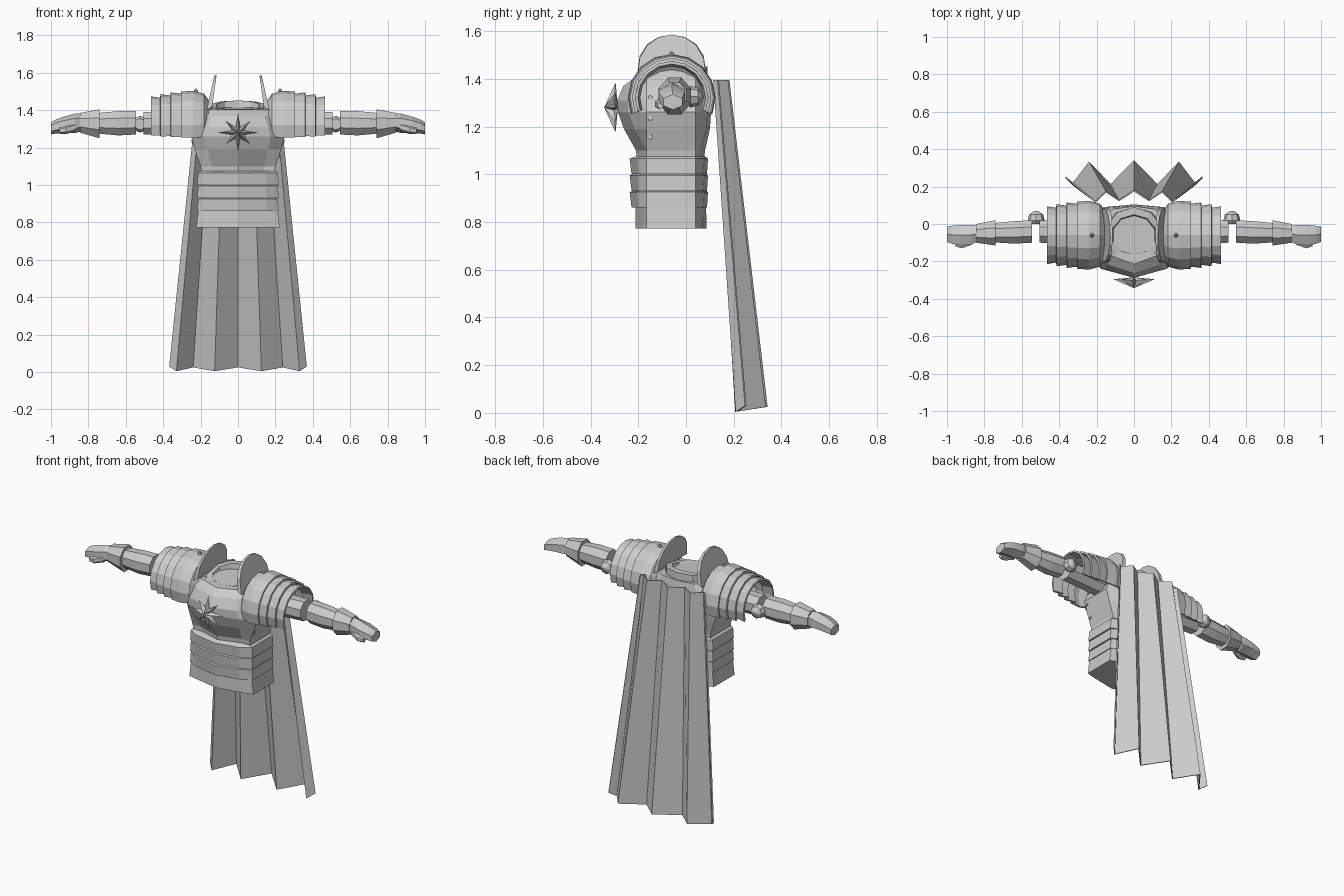
import bpy, bmesh, math
from math import sin, cos, pi, radians

if "Cube" in bpy.data.objects:
    bpy.data.objects.remove(bpy.data.objects["Cube"])

steel = bpy.data.materials.new("plain_grey")
steel.diffuse_color = (0.6, 0.6, 0.6, 1)
steel.use_nodes = True
steel.node_tree.nodes["Principled BSDF"].inputs["Base Color"].default_value = steel.diffuse_color


def finish(name, bm, thick=0, mirror=False):
    bmesh.ops.recalc_face_normals(bm, faces=bm.faces)
    me = bpy.data.meshes.new(name)
    bm.to_mesh(me)
    bm.free()
    me.materials.append(steel)
    ob = bpy.data.objects.new(name, me)
    bpy.context.collection.objects.link(ob)
    if thick:
        m = ob.modifiers.new("thickness", 'SOLIDIFY')
        m.thickness, m.offset = thick, 0
    if mirror:
        ob.modifiers.new("mirror", 'MIRROR')
    return ob


def loft(name, rings, closed=True, caps=True, thick=0, mirror=False):
    """Skin a list of equal-length point rings."""
    bm = bmesh.new()
    vs = [[bm.verts.new(p) for p in r] for r in rings]
    n = len(rings[0])
    for a, b in zip(vs, vs[1:]):
        for i in range(n if closed else n - 1):
            j = (i + 1) % n
            bm.faces.new((a[i], a[j], b[j], b[i]))
    if closed and caps:
        bm.faces.new(vs[0])
        bm.faces.new(vs[-1])
    return finish(name, bm, thick, mirror)


def body_ring(z, w, f, b, keel=0.045):
    """Torso outline: pointed front, flat sides, shallow pointed back."""
    half = [(0, f), (0.7 * w, f + keel), (w, -0.165), (w, 0.04), (0.65 * w, b - 0.015), (0, b)]
    pts = half + [(-x, y) for x, y in half[-2:0:-1]]
    return [(x, y, z) for x, y in pts]


def limb_ring(x, y0, y1, z0, z1, n=8):
    cy, cz, k = (y0 + y1) / 2, (z0 + z1) / 2, 1 / cos(pi / n)
    return [(x, cy + k * (y1 - y0) / 2 * cos(2 * pi * (i + .5) / n),
             cz + k * (z1 - z0) / 2 * sin(2 * pi * (i + .5) / n)) for i in range(n)]


def arch(x, r, cz=1.32, droop=22, n=10):
    """Open arch over the shoulder."""
    a0, a1 = radians(-droop), radians(180 + droop)
    return [(x, -0.06 + r * cos(a0 + (a1 - a0) * i / n),
             cz + r * sin(a0 + (a1 - a0) * i / n)) for i in range(n + 1)]


# Breastplate
loft("breastplate", [body_ring(*s) for s in [
    (1.06, 0.195, -0.205, 0.075), (1.10, 0.20, -0.21, 0.08), (1.19, 0.23, -0.26, 0.10),
    (1.26, 0.25, -0.285, 0.105), (1.31, 0.23, -0.288, 0.105), (1.37, 0.20, -0.262, 0.10),
    (1.405, 0.17, -0.215, 0.095)]])

# Neck rim, lower at the front, and the plate closing it
def neck_ring(rx, ry, z, tilt):
    return [(rx * cos(2 * pi * (i + .5) / 10), -0.06 + ry * sin(2 * pi * (i + .5) / 10),
             z + tilt * sin(2 * pi * (i + .5) / 10)) for i in range(10)]

loft("neck_rim", [neck_ring(0.165, 0.15, 1.39, 0), neck_ring(0.155, 0.15, 1.425, 0.027),
                  neck_ring(0.12, 0.11, 1.425, 0.027), neck_ring(0.115, 0.105, 1.41, 0.005)])

# Waist bands, each flaring and overlapping the next
for i, z in enumerate((1.075, 1.005, 0.935)):
    loft(f"waist_band_{i + 1}", [body_ring(z - 0.075, 0.218, -0.228, 0.088, 0.03),
                                 body_ring(z - 0.01, 0.213, -0.236, 0.092, 0.03),
                                 body_ring(z, 0.20, -0.21, 0.08, 0.03)])
loft("waist_skirt", [body_ring(0.772, 0.223, -0.212, 0.086, 0.03),
                     body_ring(0.88, 0.21, -0.212, 0.084, 0.03)])

# Star on the chest, eight points with a raised centre
bm = bmesh.new()
tip = bm.verts.new((0, -0.343, 1.28))
back = bm.verts.new((0, -0.285, 1.28))
rim = []
for i in range(16):
    r = 0.03 if i % 2 else (0.105 if i % 4 == 0 else 0.09)
    y = -0.302 if i % 2 else -0.295
    rim.append(bm.verts.new((r * sin(pi * i / 8) * 1.05, y, 1.28 + r * cos(pi * i / 8))))
for i in range(16):
    for c in (tip, back):
        bm.faces.new((c, rim[i], rim[(i + 1) % 16]))
finish("chest_star", bm)

# Upright neck guards on the shoulders
def guard(z_lift, x_base, x_top):
    pts = []
    for i in range(9):
        a = pi * i / 8
        h = sin(a) ** 0.8
        pts.append((x_base + (x_top - x_base) * h, -0.06 - 0.145 * cos(a), z_lift + (1.585 - z_lift) * h))
    return pts

loft("neck_guard", [guard(1.40, 0.168, 0.127), guard(1.42, 0.138, 0.115)], mirror=True)

# Shoulder dome and overlapping lames
loft("shoulder_dome", [arch(0.14, 0.10), arch(0.185, 0.163), arch(0.24, 0.178), arch(0.305, 0.173)],
     closed=False, thick=0.012, mirror=True)
for i, (x0, x1, r0, r1) in enumerate([(0.285, 0.36, 0.160, 0.169), (0.345, 0.415, 0.150, 0.160),
                                      (0.40, 0.465, 0.138, 0.148)]):
    loft(f"shoulder_lame_{i + 1}", [arch(x0, r0), arch(x1, r1)], closed=False, thick=0.012, mirror=True)

# Upper arm, forearm, cuff
loft("upper_arm", [limb_ring(0.20, -0.11, 0.02, 1.26, 1.39), limb_ring(0.505, -0.10, 0.02, 1.27, 1.39)],
     mirror=True)
loft("forearm", [limb_ring(0.545, -0.10, 0.02, 1.27, 1.395), limb_ring(0.64, -0.105, 0.015, 1.265, 1.395),
                 limb_ring(0.80, -0.095, 0.0, 1.28, 1.38)], mirror=True)
loft("wrist_cuff", [limb_ring(0.74, -0.115, 0.02, 1.25, 1.405), limb_ring(0.845, -0.10, 0.0, 1.28, 1.385)],
     mirror=True)

# Elbow cap behind the joint
def disc(y, r):
    return [(0.523 + r * cos(pi * i / 4), y, 1.325 + r * sin(pi * i / 4)) for i in range(8)]

loft("elbow_cap", [disc(0.0, 0.03), disc(0.02, 0.045), disc(0.05, 0.038), disc(0.07, 0.01)], mirror=True)

# Gauntlet hand and thumb
loft("hand", [limb_ring(0.83, -0.09, -0.01, 1.295, 1.375, 6), limb_ring(0.87, -0.11, -0.005, 1.285, 1.375, 6),
              limb_ring(0.93, -0.115, -0.005, 1.285, 1.36, 6), limb_ring(0.975, -0.105, -0.01, 1.28, 1.345, 6),
              limb_ring(1.0, -0.095, -0.015, 1.275, 1.33, 6)], mirror=True)
loft("thumb", [limb_ring(0.865, -0.11, -0.075, 1.29, 1.33, 6), limb_ring(0.92, -0.13, -0.09, 1.275, 1.315, 6),
               limb_ring(0.955, -0.12, -0.095, 1.275, 1.305, 6)], mirror=True)

# Rivets down the ribs and a stud on each shoulder
for i, (x, z) in enumerate([(0.222, 1.32), (0.236, 1.235), (0.212, 1.155)]):
    loft(f"side_rivet_{i + 1}", [limb_ring(x - 0.015, -0.161, -0.139, z - 0.011, z + 0.011),
                                 limb_ring(x + 0.012, -0.159, -0.141, z - 0.009, z + 0.009)], mirror=True)
loft("shoulder_stud", [[(0.225 + r * cos(pi * i / 4), -0.06 + r * sin(pi * i / 4), z) for i in range(8)]
                       for z, r in ((1.485, 0.012), (1.503, 0.012), (1.515, 0.003))], mirror=True)

# Pleated cape hanging from the back
half_low = [(0.365, 0.25, 0.03), (0.33, 0.212, 0.005), (0.24, 0.33, 0.025), (0.125, 0.21, 0.005)]
half_top = [(0.225, 0.135, 1.395), (0.205, 0.118, 1.395), (0.15, 0.172, 1.395), (0.08, 0.125, 1.395)]

def cape_edge(half, mid):
    return [(-x, y, z) for x, y, z in half] + [mid] + half[::-1]

loft("cape", [cape_edge(half_low, (0, 0.338, 0.025)), cape_edge(half_top, (0, 0.178, 1.395))],
     closed=False, thick=0.008)
